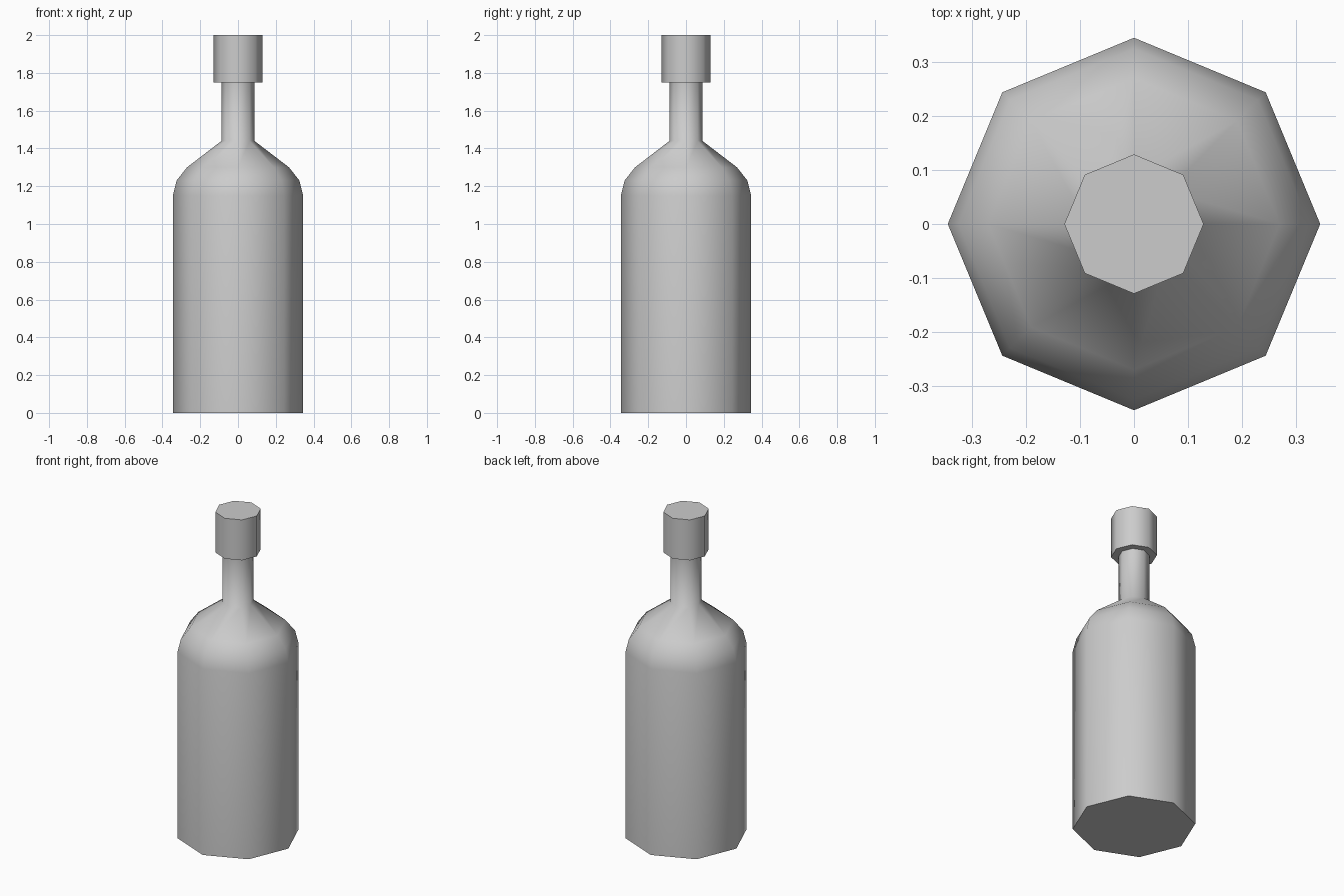
import bpy, bmesh, math

if "Cube" in bpy.data.objects:
    bpy.data.objects.remove(bpy.data.objects["Cube"])

SIDES = 8

grey = bpy.data.materials.new("light_grey")
grey.diffuse_color = (0.604, 0.604, 0.604, 1)
grey.use_nodes = True
grey.node_tree.nodes["Principled BSDF"].inputs["Base Color"].default_value = grey.diffuse_color


def lathe(name, profile, cap_bottom=False, cap_top=False):
    """Sweep (radius, height) points around z as an eight-sided solid."""
    bm = bmesh.new()
    rings = []
    for r, z in profile:
        angles = [2 * math.pi * i / SIDES for i in range(SIDES)]
        rings.append([bm.verts.new((r * math.cos(a), r * math.sin(a), z)) for a in angles])
    for low, high in zip(rings, rings[1:]):
        for i in range(SIDES):
            j = (i + 1) % SIDES
            bm.faces.new((low[i], low[j], high[j], high[i]))
    if cap_bottom:
        bm.faces.new(rings[0][::-1])
    if cap_top:
        bm.faces.new(rings[-1])
    mesh = bpy.data.meshes.new(name)
    bm.to_mesh(mesh)
    bm.free()
    mesh.materials.append(grey)
    obj = bpy.data.objects.new(name, mesh)
    bpy.context.collection.objects.link(obj)
    # Smooth sides, crisp rims
    bpy.ops.object.select_all(action='DESELECT')
    obj.select_set(True)
    bpy.context.view_layer.objects.active = obj
    bpy.ops.object.shade_smooth_by_angle(angle=math.radians(60))
    return obj


# Body, rounded shoulder and neck
lathe("bottle", [(0.345, 0), (0.345, 1.15), (0.325, 1.23), (0.27, 1.30),
                 (0.087, 1.44), (0.087, 1.75)], cap_bottom=True)

# Stopper, overhanging the neck
lathe("stopper", [(0.087, 1.75), (0.129, 1.75), (0.129, 2.0)], cap_top=True)
